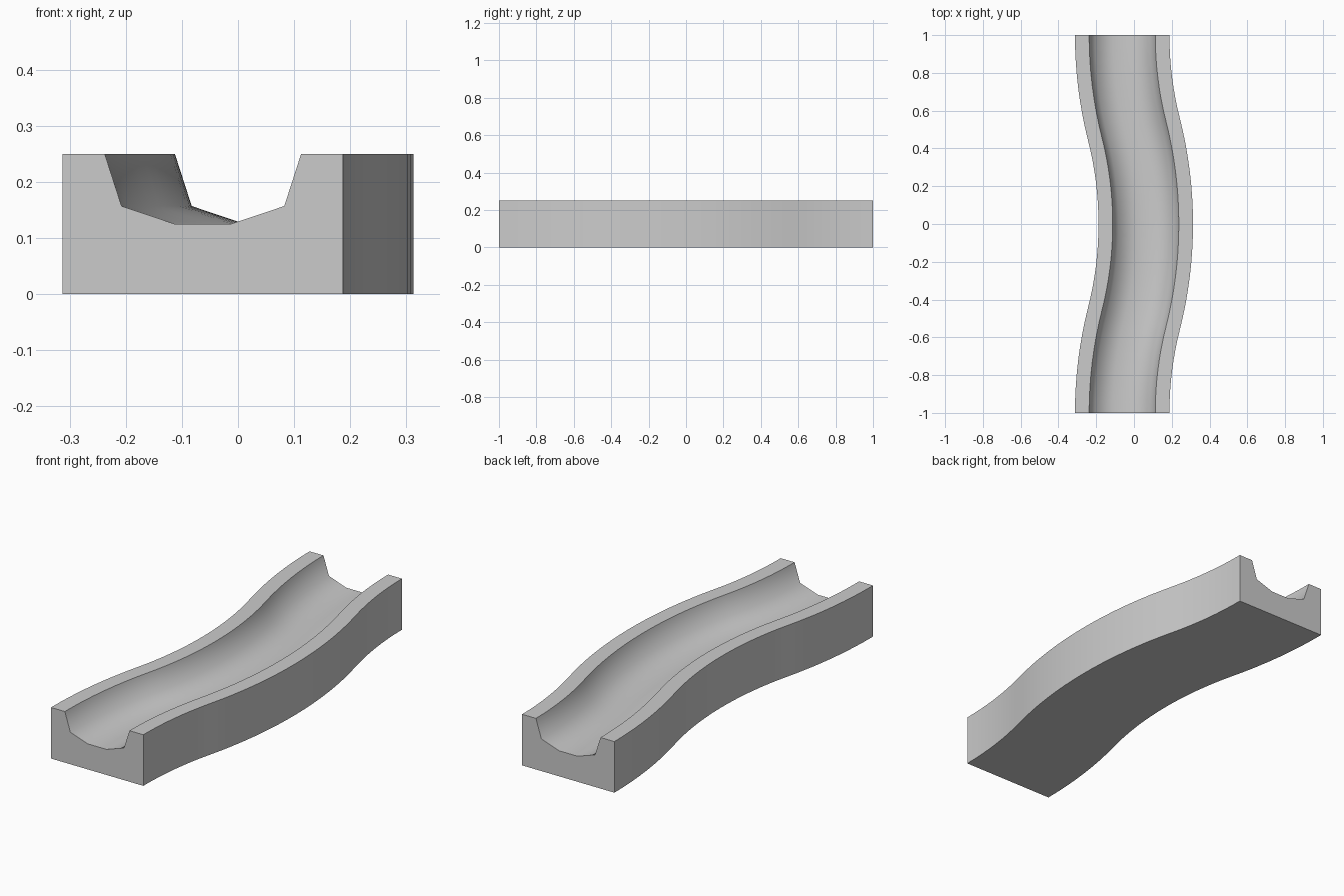
import bpy, bmesh, math

if "Cube" in bpy.data.objects:
    bpy.data.objects.remove(bpy.data.objects["Cube"])

# half of the channel cross-section (offset from centre line, height)
HALF = [(0.25, 0.0), (0.25, 0.25), (0.175, 0.25), (0.145, 0.157), (0.05, 0.125)]
profile = HALF + [(-o, z) for o, z in reversed(HALF)]

# centre line: four tangent arcs sweeping gently right, then back
SHIFT, STEPS = 0.0625, 8
R = (0.25 + SHIFT ** 2) / (2 * SHIFT)
A = math.asin(0.5 / R)
half_path = []                                   # (x, y, heading) from middle to back
for i in range(STEPS + 1):
    a = A * i / STEPS
    half_path.append((SHIFT - R * (1 - math.cos(a)), R * math.sin(a), a))
for i in range(STEPS - 1, -1, -1):
    a = A * i / STEPS
    half_path.append((-SHIFT + R * (1 - math.cos(a)), 1 - R * math.sin(a), a))
path = [(x, -y, -a) for x, y, a in reversed(half_path[1:])] + half_path

# sweep the profile square to the path
bm = bmesh.new()
rings = [[bm.verts.new((x + o * math.cos(a), y + o * math.sin(a), z)) for o, z in profile]
         for x, y, a in path]
n = len(profile)
for r0, r1 in zip(rings, rings[1:]):
    for j in range(n):
        k = (j + 1) % n
        bm.faces.new((r0[j], r0[k], r1[k], r1[j]))
bm.faces.new(rings[0])
bm.faces.new(rings[-1])
bmesh.ops.recalc_face_normals(bm, faces=bm.faces)

mesh = bpy.data.meshes.new("curved_channel_track")
bm.to_mesh(mesh)
bm.free()
track = bpy.data.objects.new("curved_channel_track", mesh)
bpy.context.collection.objects.link(track)

# smooth groove and walls, crisp rims
bpy.context.view_layer.objects.active = track
track.select_set(True)
bpy.ops.object.shade_smooth_by_angle(angle=math.radians(60))
